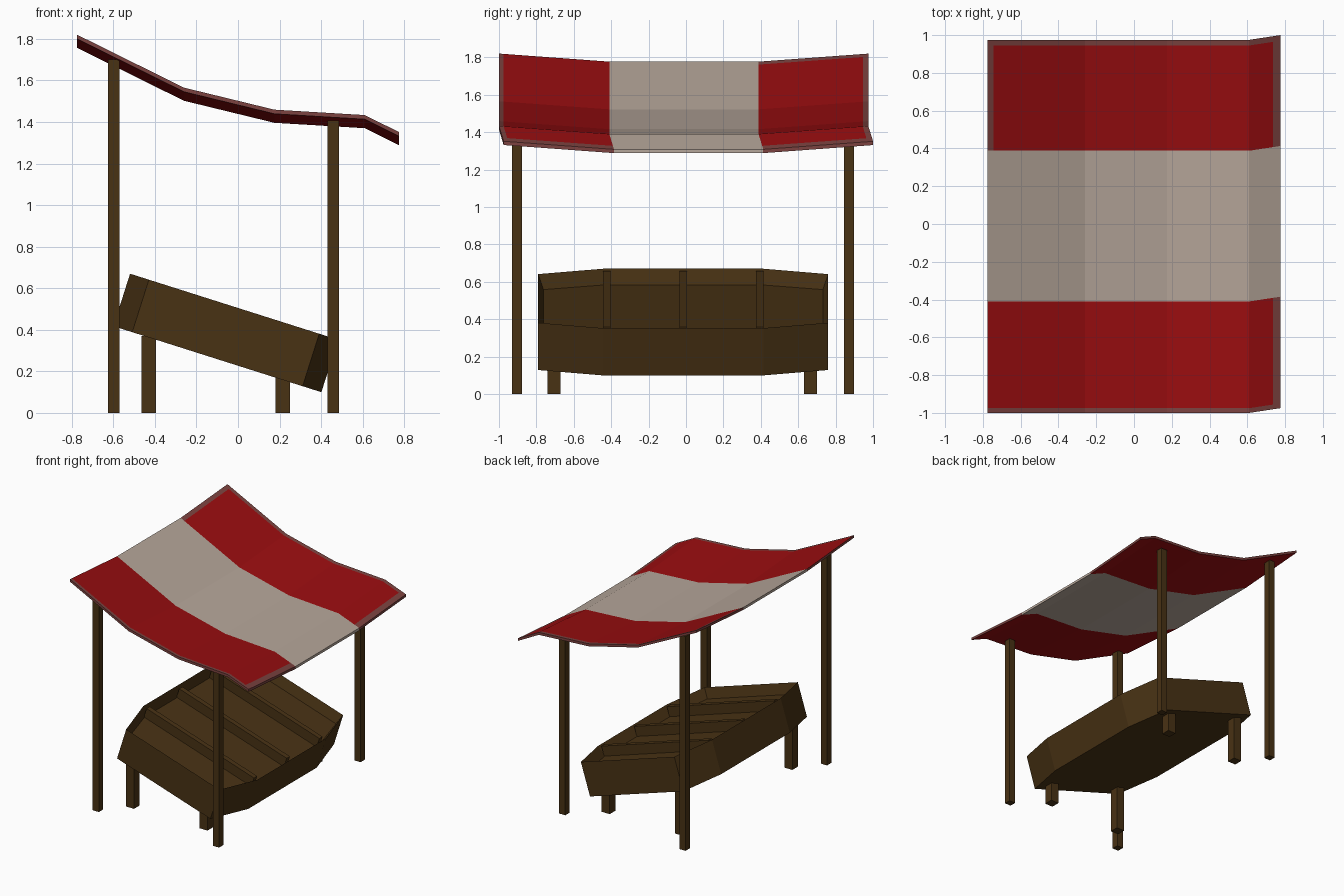
import bpy, bmesh, math
from mathutils import Matrix, Vector

if "Cube" in bpy.data.objects:
    bpy.data.objects.remove(bpy.data.objects["Cube"])


def material(name, rgb):
    m = bpy.data.materials.new(name)
    m.diffuse_color = (*rgb, 1)
    m.use_nodes = True
    m.node_tree.nodes["Principled BSDF"].inputs["Base Color"].default_value = m.diffuse_color
    return m


WOOD = material("dark wood", (0.066, 0.032, 0.007))
RED = material("red cloth", (0.32, 0.004, 0.005))
CREAM = material("cream cloth", (0.47, 0.385, 0.325))
TRIM = material("faded red trim", (0.20, 0.055, 0.05))


def finish(name, bm, mats, matrix=Matrix()):
    bmesh.ops.recalc_face_normals(bm, faces=bm.faces[:])
    me = bpy.data.meshes.new(name)
    bm.to_mesh(me)
    bm.free()
    for m in mats:
        me.materials.append(m)
    ob = bpy.data.objects.new(name, me)
    ob.matrix_world = matrix
    bpy.context.collection.objects.link(ob)
    return ob


def box(name, lo, hi, matrix=Matrix()):
    lo, hi = Vector(lo), Vector(hi)
    bm = bmesh.new()
    bmesh.ops.create_cube(bm, size=1)
    for v in bm.verts:
        v.co = Vector(v.co[i] * (hi[i] - lo[i]) + (lo[i] + hi[i]) / 2 for i in range(3))
    return finish(name, bm, [WOOD], matrix)


# Canopy: sagging striped sheet, ends lifted, front row shifted sideways
profile = [(-0.775, 1.777), (-0.26, 1.522), (0.175, 1.416), (0.61, 1.39), (0.775, 1.308)]
xs = [-0.775, -0.743, -0.26, 0.175, 0.61, 0.737, 0.775]
ys = [-1.0, -0.975, -0.41, 0.388, 0.945, 0.975]
THICK = 0.02


def sag(x):
    for (x0, z0), (x1, z1) in zip(profile, profile[1:]):
        if x <= x1:
            return z0 + (z1 - z0) * (x - x0) / (x1 - x0)
    return profile[-1][1]


def cloth_point(x, y, drop):
    shift = 0.025 * max(0, (x - 0.61) / 0.165)
    lift = 0.043 * max(0, (abs(y + 0.011) - 0.399) / 0.587)
    return (x, y + shift, sag(x) + lift - drop)


bm = bmesh.new()
nx, ny = len(xs), len(ys)
top, low = [[[bm.verts.new(cloth_point(x, y, d)) for y in ys] for x in xs] for d in (0, THICK)]


def cloth_face(verts, index):
    bm.faces.new(verts).material_index = index


for i in range(nx - 1):
    for j in range(ny - 1):
        under = 1 if j == 2 else 0
        rim = j in (0, ny - 2) or i == nx - 2 or (i == 0 and j > 2)
        for grid, index in ((top, 2 if rim and j != 2 else under), (low, under)):
            cloth_face((grid[i][j], grid[i + 1][j], grid[i + 1][j + 1], grid[i][j + 1]), index)
for i in range(nx - 1):
    for j in (0, ny - 1):
        cloth_face((top[i][j], top[i + 1][j], low[i + 1][j], low[i][j]), 2)
for j in range(ny - 1):
    for i in (0, nx - 1):
        cloth_face((top[i][j], top[i][j + 1], low[i][j + 1], low[i][j]), 1 if j == 2 else 2)
finish("canopy", bm, [RED, CREAM, TRIM])

# Tall canopy posts and short tray legs
for side, py, ly in (("left", -0.903, -0.705), ("right", 0.872, 0.665)):
    for end, px, pz, lx, lz in (("back", -0.598, 1.70, -0.43, 0.37), ("front", 0.458, 1.408, 0.215, 0.175)):
        box(f"{end}_{side}_post", (px - 0.027, py - 0.027, 0), (px + 0.027, py + 0.027, pz))
        box(f"{end}_{side}_leg", (lx - 0.035, ly - 0.035, 0), (lx + 0.035, ly + 0.035, lz))

# Tilted display tray: eight-sided, hollowed from the top
tilt = Matrix.Translation((-0.019, -0.015, 0.511)) @ Matrix.Rotation(math.radians(17.6), 4, 'Y')
quarter = [(0.43, 0.775), (0.525, 0.43)]
outline = ([(u, -v) for u, v in quarter] + [(u, v) for u, v in reversed(quarter)]
           + [(-u, v) for u, v in quarter] + [(-u, -v) for u, v in reversed(quarter)])
bm = bmesh.new()
base = bm.faces.new([bm.verts.new((u, v, -0.265)) for u, v in outline])
ext = bmesh.ops.extrude_face_region(bm, geom=[base], use_keep_orig=True)["geom"]
for v in ext:
    if isinstance(v, bmesh.types.BMVert):
        v.co.z = 0
bmesh.ops.recalc_face_normals(bm, faces=bm.faces[:])
floor = max(bm.faces, key=lambda f: f.calc_center_median().z)
bmesh.ops.inset_region(bm, faces=[floor], thickness=0.035)
for v in floor.verts:
    v.co.z = -0.08
finish("tray", bm, [WOOD], tilt)

# Tray dividers
for n, y in enumerate((-0.41, 0, 0.41)):
    box(f"divider_{n + 1}", (-0.495, y - 0.02, -0.09), (0.495, y + 0.02, -0.003), tilt)
